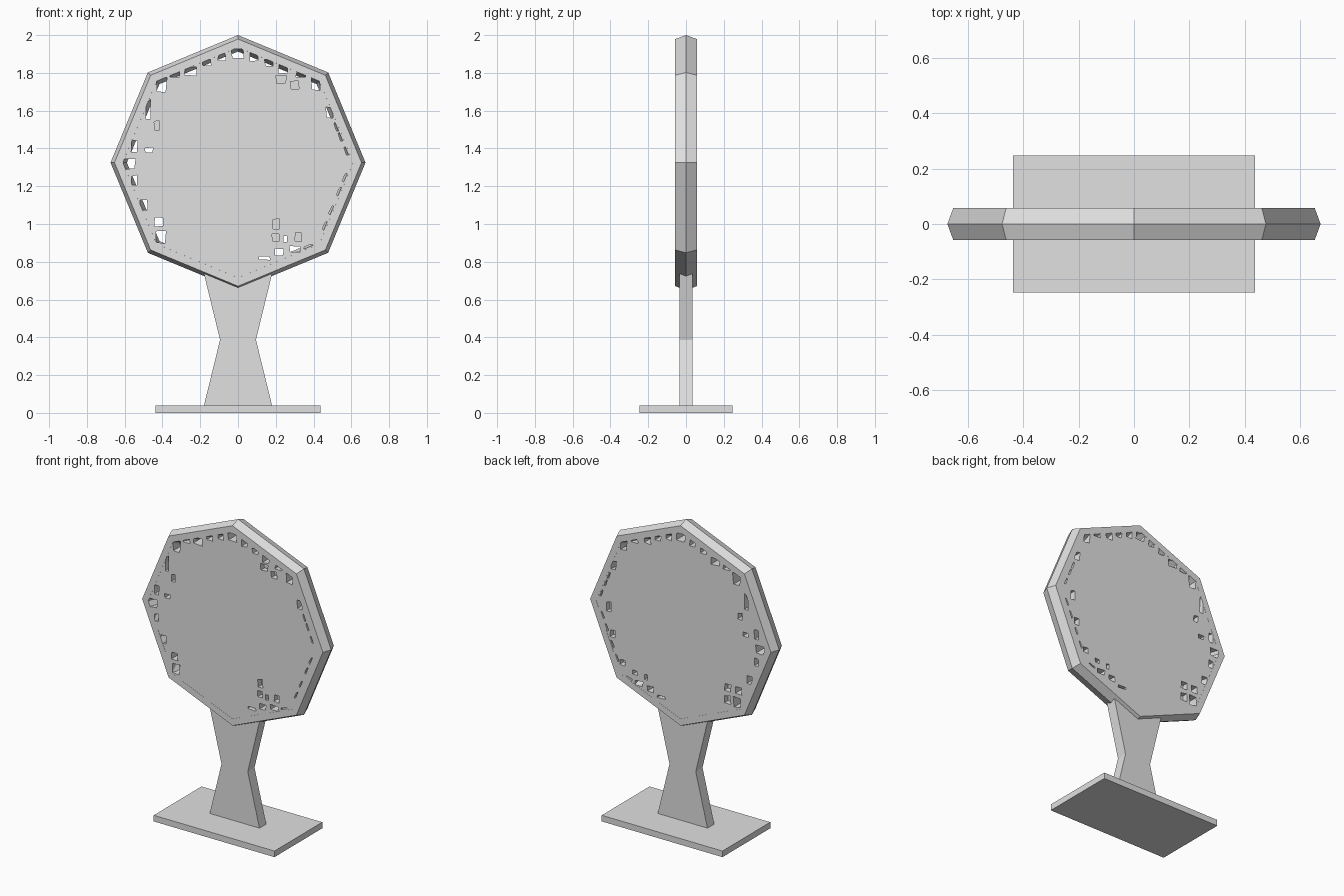
import bpy, bmesh, math, random

random.seed(4)
cube = bpy.data.objects.get("Cube")
if cube:
    bpy.data.objects.remove(cube, do_unlink=True)

grey = bpy.data.materials.new("light_grey")
grey.use_nodes = True
COLOUR = (0.75, 0.75, 0.75, 1)
grey.diffuse_color = COLOUR
grey.node_tree.nodes["Principled BSDF"].inputs["Base Color"].default_value = COLOUR

CENTRE_Z = 1.325
HALF = .057


def make_object(name, bm):
    bmesh.ops.recalc_face_normals(bm, faces=bm.faces)
    mesh = bpy.data.meshes.new(name)
    bm.to_mesh(mesh)
    bm.free()
    mesh.materials.append(grey)
    obj = bpy.data.objects.new(name, mesh)
    bpy.context.collection.objects.link(obj)


def make_plate(name, outline, y0, y1, holes=()):
    """Fill an (x, z) outline around its holes and thicken it from y0 to y1."""
    bm = bmesh.new()
    for loop in (outline, *holes):
        verts = [bm.verts.new((x, y0, z)) for x, z in loop]
        for a, b in zip(verts, verts[1:] + verts[:1]):
            bm.edges.new((a, b))
    bmesh.ops.triangle_fill(bm, edges=bm.edges[:], use_beauty=True, normal=(0, -1, 0))
    grown = bmesh.ops.extrude_face_region(bm, geom=bm.faces[:])["geom"]
    moved = [v for v in grown if isinstance(v, bmesh.types.BMVert)]
    bmesh.ops.translate(bm, verts=moved, vec=(0, y1 - y0, 0))
    make_object(name, bm)


def octagon(radius):
    return [(radius * math.cos(i * math.pi / 4),
             CENTRE_Z + radius * math.sin(i * math.pi / 4)) for i in range(8)]


# Base slab and waisted pillar
make_plate("base", [(-.437, 0), (.437, 0), (.437, .04), (-.437, .04)], -.247, .247)
side = [(.18, .04), (.095, .387), (.18, .735)]
make_plate("pillar", side + [(-x, z) for x, z in reversed(side)], -.035, .035)

# Octagonal rim with a six-sided section, pointed outwards and inwards
bm = bmesh.new()
section = [(.675, 0), (.654, HALF), (.61, HALF),
           (.588, 0), (.61, -HALF), (.654, -HALF)]
rings = [[bm.verts.new((x, y, z)) for x, z in octagon(r)] for r, y in section]
for k, ring in enumerate(rings):
    following = rings[(k + 1) % len(rings)]
    for i in range(8):
        j = (i + 1) % 8
        bm.faces.new((ring[i], ring[j], following[j], following[i]))
make_object("rim", bm)

# Openings right through the panel: x, z, width, height
OPENINGS = [
    (0, 1.9, .075, .06), (-.085, 1.885, .045, .05), (.085, 1.885, .045, .05),
    (-.25, 1.81, .07, .055), (.24, 1.82, .05, .05), (-.165, 1.855, .05, .04),
    (.165, 1.855, .05, .04), (-.335, 1.79, .06, .03), (.335, 1.79, .06, .03),
    (-.405, 1.735, .06, .08), (.41, 1.74, .05, .07), (-.475, 1.6, .03, .12),
    (.485, 1.59, .04, .07), (-.55, 1.41, .04, .08), (-.575, 1.32, .07, .06),
    (-.47, 1.39, .05, .03), (-.55, 1.23, .04, .06), (-.5, 1.1, .04, .06),
    (-.41, .93, .06, .07), (-.42, 1.01, .05, .05), (.14, .82, .06, .02),
    (.22, .85, .05, .04), (.3, .865, .06, .04), (.25, .92, .02, .04)]

# Blind pockets in the front and back of the panel
FRONT_POCKETS = [
    (.23, 1.765, .06, .05), (.3, 1.735, .05, .05), (.2, .93, .04, .05),
    (.2, 1.0, .04, .06), (.32, .93, .04, .05), (-.43, 1.52, .03, .06)]
BACK_POCKETS = [
    (.52, 1.31, .04, .07), (.49, 1.14, .04, .05), (.33, .93, .04, .03),
    (-.34, 1.01, .05, .06), (-.34, .93, .05, .06), (-.43, 1.5, .04, .05),
    (.42, .97, .04, .04)]


def ragged(x, z, w, h):
    """A four-cornered hole whose corners are pulled in irregularly."""
    return [(x + sx * w / 2 * random.uniform(.7, 1),
             z + sz * h / 2 * random.uniform(.7, 1))
            for sx, sz in ((-1, -1), (1, -1), (1, 1), (-1, 1))]


def slit(degrees):
    """A thin opening along the panel edge at the given angle."""
    facet = math.radians(math.floor(degrees / 45) * 45 + 22.5)
    dist = .551
    along = dist * math.tan(math.radians(degrees) - facet)
    c, s = math.cos(facet), math.sin(facet)
    corners = [(dist + a, along + b) for a, b in
               ((-.005, -.02), (.005, -.025), (.005, .025), (-.003, .02))]
    return [(c * a - s * b, CENTRE_Z + s * a + c * b) for a, b in corners]


# Panel in three layers, its edge tucked inside the rim
through = [ragged(*hole) for hole in OPENINGS]
through += [slit(a) for a in (-50, -36, -27, -16, -8, 6, 14, 20)]
front = [ragged(*hole) for hole in FRONT_POCKETS]
back = [ragged(*hole) for hole in BACK_POCKETS]
FACE, CORE = HALF - .0005, .02
edge = octagon(.635)
make_plate("panel_front", edge, -FACE, -CORE, through + front)
make_plate("panel_core", edge, -CORE, CORE, through)
make_plate("panel_back", edge, CORE, FACE, through + back)
